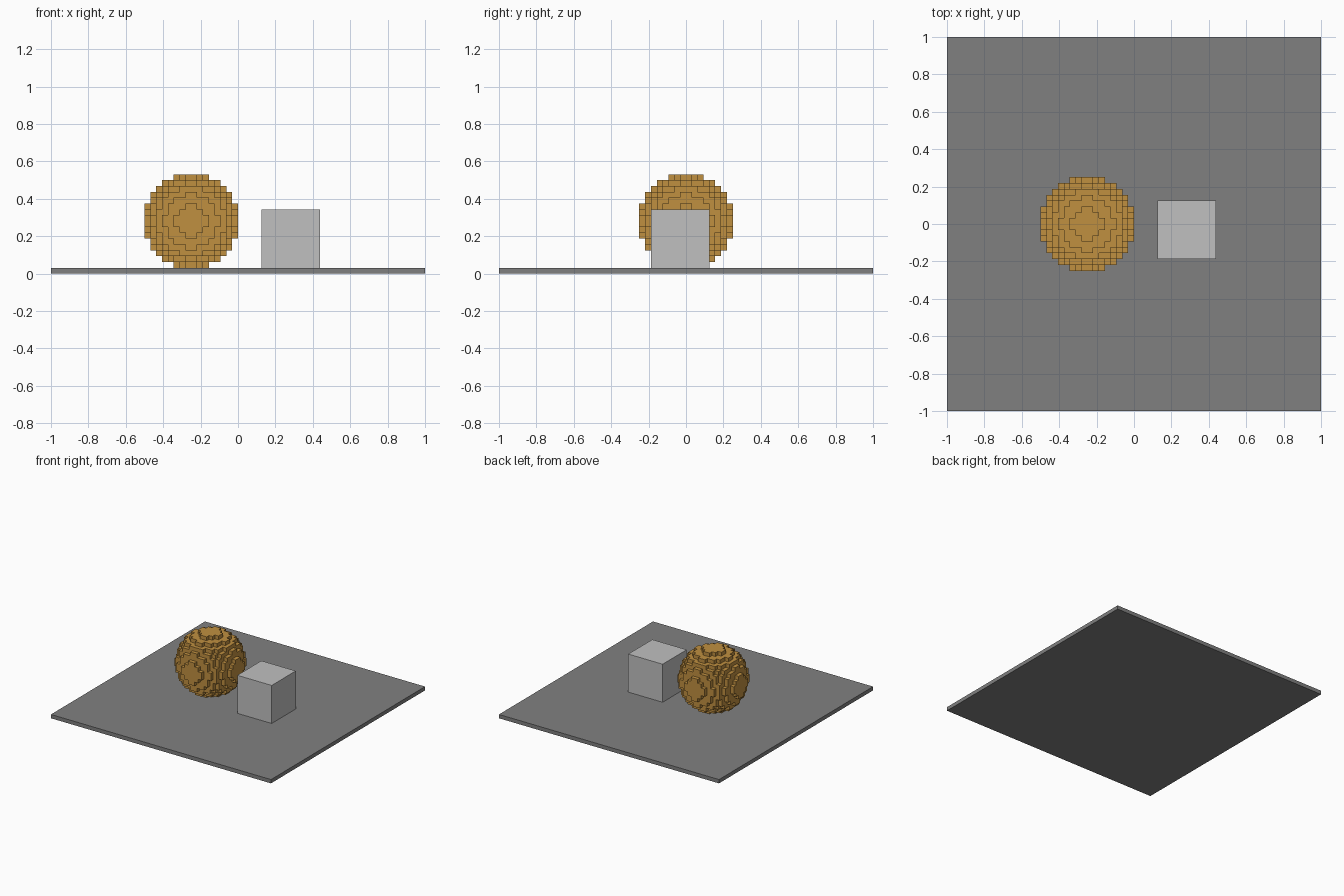
import bpy, bmesh
from mathutils import Vector
from itertools import product

if "Cube" in bpy.data.objects:
    bpy.data.objects.remove(bpy.data.objects["Cube"], do_unlink=True)

UNIT = 1 / 32  # edge of one voxel


def material(name, srgb):
    color = [((c / 255 + 0.055) / 1.055) ** 2.4 for c in srgb] + [1]
    mat = bpy.data.materials.new(name)
    mat.use_nodes = True
    mat.diffuse_color = color
    mat.node_tree.nodes["Principled BSDF"].inputs["Base Color"].default_value = color
    return mat


def add_object(name, bm, mat):
    bmesh.ops.recalc_face_normals(bm, faces=bm.faces)
    mesh = bpy.data.meshes.new(name)
    bm.to_mesh(mesh)
    bm.free()
    mesh.materials.append(mat)
    obj = bpy.data.objects.new(name, mesh)
    bpy.context.collection.objects.link(obj)
    return obj


def box(name, low, high, mat):
    """Box between two corners given in voxel units."""
    low, high = Vector(low) * UNIT, Vector(high) * UNIT
    bm = bmesh.new()
    bmesh.ops.create_cube(bm, size=1)
    bmesh.ops.scale(bm, vec=high - low, verts=bm.verts)
    bmesh.ops.translate(bm, vec=(low + high) / 2, verts=bm.verts)
    return add_object(name, bm, mat)


def voxel_sphere(name, center, radius, mat):
    """Stepped ball: only the outer faces of the filled voxels are made."""
    cells = range(-radius, radius)
    filled = {c for c in product(cells, repeat=3)
              if sum((i + 0.5) ** 2 for i in c) <= radius ** 2}
    bm = bmesh.new()
    for cell in filled:
        middle = Vector(cell) + Vector((0.5, 0.5, 0.5))
        for axis, sign in product(range(3), (-1, 1)):
            normal = Vector((0, 0, 0))
            normal[axis] = sign
            if tuple(int(a + b) for a, b in zip(cell, normal)) in filled:
                continue
            u, v = Vector((0, 0, 0)), Vector((0, 0, 0))
            u[(axis + 1) % 3] = 0.5
            v[(axis + 2) % 3] = 0.5 * sign  # keeps the winding outward
            face_mid = Vector(center) + middle + normal / 2
            corners = (-u - v, u - v, u + v, v - u)
            bm.faces.new([bm.verts.new((face_mid + c) * UNIT) for c in corners])
    mesh = bpy.data.meshes.new(name)
    bm.to_mesh(mesh)
    bm.free()
    mesh.materials.append(mat)
    obj = bpy.data.objects.new(name, mesh)
    bpy.context.collection.objects.link(obj)
    return obj


# Colours
dark_grey = material("dark grey", (128, 128, 128))
light_grey = material("light grey", (192, 192, 192))
amber = material("amber", (192, 144, 64))

# Ground slab, block and stepped ball
box("ground_slab", (-32, -32, 0), (32, 32, 1), dark_grey)
box("block", (4, -6, 1), (14, 4, 11), light_grey)
voxel_sphere("stepped_ball", (-8, 0, 9), 8, amber)
